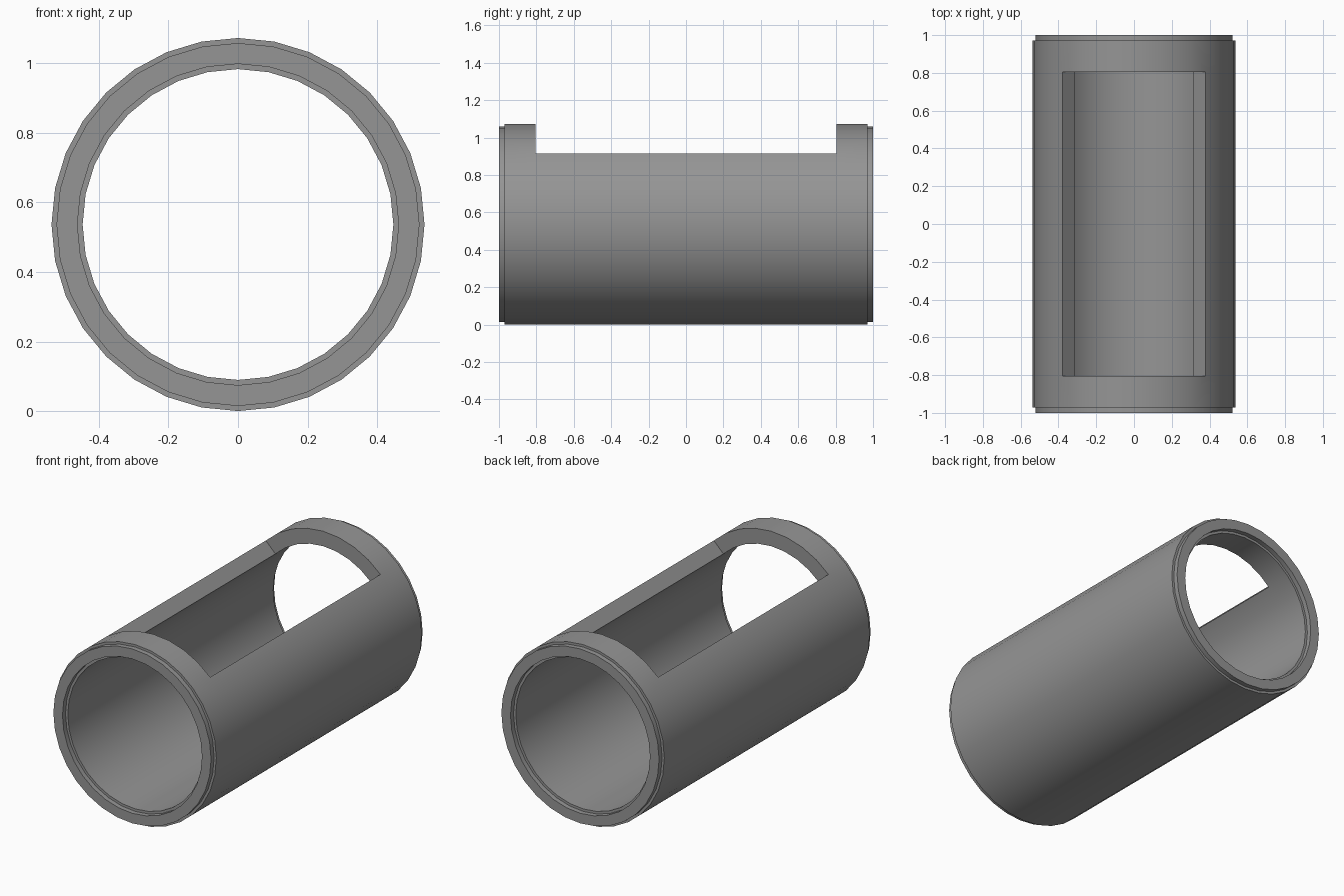
import bpy
import bmesh
from math import sin, cos, tau, radians

cube = bpy.data.objects.get("Cube")
if cube:
    bpy.data.objects.remove(cube)

SIDES = 32
R_OUT, R_IN = 0.5365, 0.447        # tube wall
LIP_OUT, LIP_IN = 0.522, 0.462     # stepped lip at each end
Y_END, Y_BODY, Y_WINDOW = 1.0, 0.971, 0.805

# Cross-section of one collar as (radius, y), from window edge outside to window edge inside
collar = [(R_OUT, Y_WINDOW), (R_OUT, Y_BODY), (LIP_OUT, Y_BODY), (LIP_OUT, Y_END),
          (LIP_IN, Y_END), (LIP_IN, Y_BODY), (R_IN, Y_BODY), (R_IN, Y_WINDOW)]
n = len(collar)

bm = bmesh.new()


def ring_point(radius, y, i):
    a = tau * i / SIDES
    return bm.verts.new((radius * cos(a), y, R_OUT + radius * sin(a)))


back = [[ring_point(r, y, i) for r, y in collar] for i in range(SIDES)]
front = [[ring_point(r, -y, i) for r, y in collar] for i in range(SIDES)]

first, last = SIDES // 8, 3 * SIDES // 8   # window spans the top quarter
for i in range(SIDES):
    j = (i + 1) % SIDES
    for ring in (back, front):
        for k in range(n - 1):
            bm.faces.new((ring[i][k], ring[i][k + 1], ring[j][k + 1], ring[j][k]))
    if first <= i < last:
        # End walls of the window
        for ring in (back, front):
            bm.faces.new((ring[i][0], ring[j][0], ring[j][-1], ring[i][-1]))
    else:
        # Outer and inner walls between the collars
        for k in (0, -1):
            bm.faces.new((front[i][k], back[i][k], back[j][k], front[j][k]))

# Long radial walls of the window
for i in (first, last):
    bm.faces.new((front[i][0], back[i][0], back[i][-1], front[i][-1]))

bmesh.ops.recalc_face_normals(bm, faces=bm.faces)
mesh = bpy.data.meshes.new("tube_sleeve")
bm.to_mesh(mesh)
bm.free()
sleeve = bpy.data.objects.new("tube_sleeve", mesh)
bpy.context.collection.objects.link(sleeve)

# Plain grey finish
grey = bpy.data.materials.new("mid_grey")
grey.use_nodes = True
colour = (0.3, 0.3, 0.3, 1)
grey.diffuse_color = colour
grey.node_tree.nodes["Principled BSDF"].inputs["Base Color"].default_value = colour
mesh.materials.append(grey)

# Smooth round walls, crisp steps and window edges
bpy.ops.object.select_all(action="DESELECT")
sleeve.select_set(True)
bpy.context.view_layer.objects.active = sleeve
bpy.ops.object.shade_smooth_by_angle(angle=radians(30))
